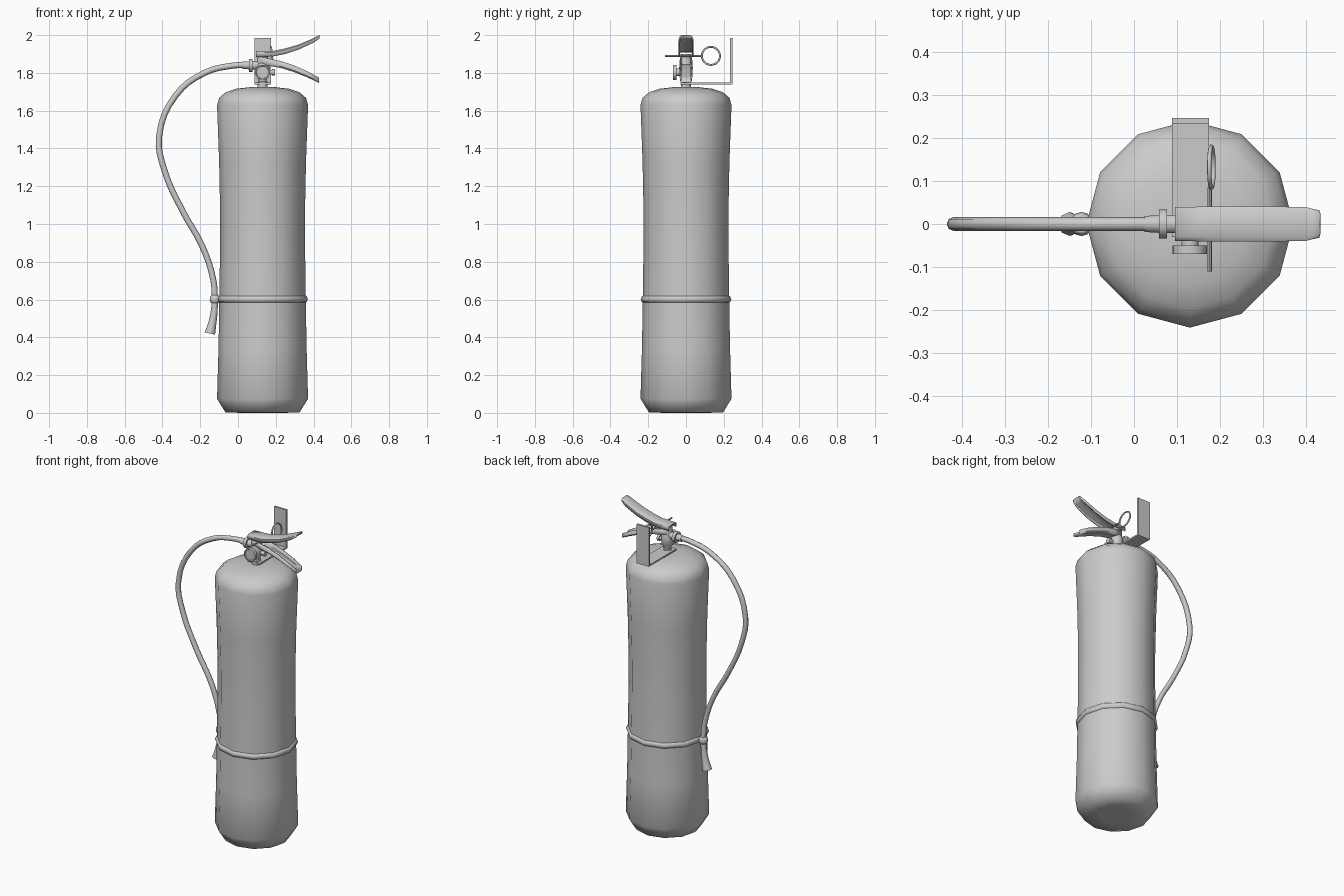
import bpy, bmesh, math
from mathutils import Matrix, Vector

if "Cube" in bpy.data.objects:
    bpy.data.objects.remove(bpy.data.objects["Cube"])

CX = 0.13  # axis of the tank and valve


def finish(name, bm, angle=40):
    bmesh.ops.recalc_face_normals(bm, faces=bm.faces)
    me = bpy.data.meshes.new(name)
    bm.to_mesh(me)
    bm.free()
    ob = bpy.data.objects.new(name, me)
    bpy.context.collection.objects.link(ob)
    bpy.ops.object.select_all(action='DESELECT')
    ob.select_set(True)
    bpy.context.view_layer.objects.active = ob
    bpy.ops.object.shade_smooth_by_angle(angle=math.radians(angle))
    return ob


def lathe(name, profile, segs, origin, axis='Z', angle=40):
    """Capped solid of revolution; profile = (radius, distance along axis)."""
    bm = bmesh.new()
    rings = [[bm.verts.new((r * math.cos(2 * math.pi * i / segs),
                            r * math.sin(2 * math.pi * i / segs), h))
              for i in range(segs)] for r, h in profile]
    for a, b in zip(rings, rings[1:]):
        for i in range(segs):
            j = (i + 1) % segs
            bm.faces.new((a[i], a[j], b[j], b[i]))
    bm.faces.new(rings[0])
    bm.faces.new(rings[-1])
    rot = Vector((0, 0, 1)).rotation_difference(
        Vector({'X': (1, 0, 0), '-Y': (0, -1, 0), 'Y': (0, 1, 0), 'Z': (0, 0, 1)}[axis]))
    bm.transform(Matrix.Translation(origin) @ rot.to_matrix().to_4x4())
    return finish(name, bm, angle)


def tube(name, pts, radius, cyclic=False, res=4, bevel=2):
    """Round tube through points (x, y, z, radius scale)."""
    cu = bpy.data.curves.new(name, 'CURVE')
    cu.dimensions = '3D'
    cu.bevel_depth, cu.bevel_resolution = radius, bevel
    cu.resolution_u, cu.use_fill_caps = res, True
    sp = cu.splines.new('BEZIER')
    sp.bezier_points.add(len(pts) - 1)
    for bp, (x, y, z, s) in zip(sp.bezier_points, pts):
        bp.co, bp.radius = (x, y, z), s
        bp.handle_left_type = bp.handle_right_type = 'AUTO'
    sp.use_cyclic_u = cyclic
    ob = bpy.data.objects.new(name, cu)
    bpy.context.collection.objects.link(ob)
    bpy.ops.object.select_all(action='DESELECT')
    ob.select_set(True)
    bpy.context.view_layer.objects.active = ob
    bpy.ops.object.convert(target='MESH')
    bpy.ops.object.shade_smooth_by_angle(angle=math.radians(50))
    return bpy.context.object


def channel(name, rows):
    """Bent U-shaped lever; rows = (x, web z, wall edge z, half width)."""
    bm = bmesh.new()
    rings = []
    for x, z, e, w in rows:
        m = z + (e - z) * 0.25
        rings.append([bm.verts.new((x, y, h)) for y, h in
                      ((-w, e), (-w, m), (-w * 0.75, z), (w * 0.75, z), (w, m), (w, e))])
    for a, b in zip(rings, rings[1:]):
        for i in range(5):
            bm.faces.new((a[i], a[i + 1], b[i + 1], b[i]))
    ob = finish(name, bm)
    mod = ob.modifiers.new("thickness", 'SOLIDIFY')
    mod.thickness = 0.007
    # thicken towards the inside of the channel, whichever way it opens
    up = rows[0][2] > rows[0][1]
    web = ob.data.polygons[2]
    mod.offset = -1 if (web.normal.z > 0) != up else 1
    return ob


def box(name, lo, hi):
    bm = bmesh.new()
    bmesh.ops.create_cube(bm, size=1)
    for v in bm.verts:
        v.co = [(a + b) / 2 + c * (b - a) for a, b, c in zip(lo, hi, v.co)]
    return finish(name, bm)


# Tank: twelve-sided with a slight waist
lathe("tank", [(0.10, 0), (0.196, 0.002), (0.241, 0.075), (0.233, 0.35), (0.229, 0.6),
               (0.225, 0.88), (0.225, 1.08), (0.230, 1.33), (0.241, 1.63),
               (0.230, 1.668), (0.196, 1.697), (0.14, 1.716), (0.07, 1.724), (0.02, 1.725)],
      12, (CX, 0, 0), angle=75)

# Strap with a loop holding the hose
for name, major, minor, x, n in (("strap", 0.219, 0.021, CX, 12),
                                 ("hose_loop", 0.018, 0.010, -0.122, 12)):
    bpy.ops.mesh.primitive_torus_add(location=(x, 0, 0.602), major_radius=major,
                                     minor_radius=minor, major_segments=n, minor_segments=8)
    bpy.context.object.name = name
    bpy.context.object.scale.z = 0.021 / minor
    bpy.ops.object.shade_smooth_by_angle(angle=math.radians(50))

# Hose and flared nozzle
tube("hose", [(0.05, 0, 1.842, 1), (-0.03, 0, 1.838, 1), (-0.177, 0, 1.80, 1),
              (-0.33, 0, 1.68, 1), (-0.418, 0, 1.46, 1), (-0.39, 0, 1.286, 1),
              (-0.294, 0, 1.07, 1), (-0.188, 0, 0.88, 1), (-0.13, 0, 0.70, 1),
              (-0.122, 0, 0.60, 1)], 0.016)
tube("nozzle", [(-0.122, 0, 0.63, 0.85), (-0.124, 0, 0.56, 0.85),
                (-0.135, 0, 0.48, 1.05), (-0.149, 0, 0.42, 1.4)], 0.02)

# Valve body and fittings
lathe("valve_body", [(0.027, 1.71), (0.027, 1.752), (0.022, 1.755), (0.022, 1.765),
                     (0.035, 1.785), (0.037, 1.83), (0.03, 1.85), (0.03, 1.90)],
      14, (CX, 0, 0))
lathe("hose_connector", [(0.019, 0.025), (0.021, 0.058), (0.034, 0.058), (0.034, 0.077),
                         (0.022, 0.077), (0.022, 0.12)], 14, (0, 0, 1.84), 'X')
lathe("gauge", [(0.02, 0.02), (0.02, 0.05), (0.040, 0.05), (0.040, 0.07), (0.034, 0.07),
                (0.032, 0.066)], 18, (CX, 0, 1.803), '-Y')
lathe("side_plug", [(0.012, 0.15), (0.012, 0.18), (0.018, 0.18), (0.018, 0.195)],
      10, (0, 0, 1.803), 'X')

# Levers: upper opens downward, lower opens upward
channel("upper_lever", [(0.095, 1.915, 1.885, 0.039), (0.185, 1.916, 1.887, 0.041),
                        (0.25, 1.930, 1.900, 0.041), (0.32, 1.950, 1.923, 0.041),
                        (0.40, 1.984, 1.960, 0.039), (0.431, 2.0, 1.982, 0.032)])
channel("lower_lever", [(0.115, 1.845, 1.885, 0.030), (0.175, 1.835, 1.873, 0.032),
                        (0.23, 1.825, 1.862, 0.034), (0.30, 1.803, 1.838, 0.034),
                        (0.37, 1.775, 1.807, 0.034), (0.428, 1.747, 1.775, 0.030)])

# Safety pin and pull ring
lathe("safety_pin", [(0.005, -0.11), (0.005, 0.085)], 8, (0.176, 0, 1.89), 'Y')
bpy.ops.mesh.primitive_torus_add(location=(0.18, 0.132, 1.89), major_radius=0.048,
                                 minor_radius=0.005, major_segments=24, minor_segments=8,
                                 rotation=(0, math.radians(84), 0))
bpy.context.object.name = "pull_ring"
bpy.ops.object.shade_smooth_by_angle(angle=math.radians(50))

# Wall bracket: horizontal and upright plates
box("bracket_arm", (0.088, -0.03, 1.738), (0.174, 0.246, 1.748))
box("bracket_upright", (0.088, 0.234, 1.738), (0.174, 0.246, 1.986))
